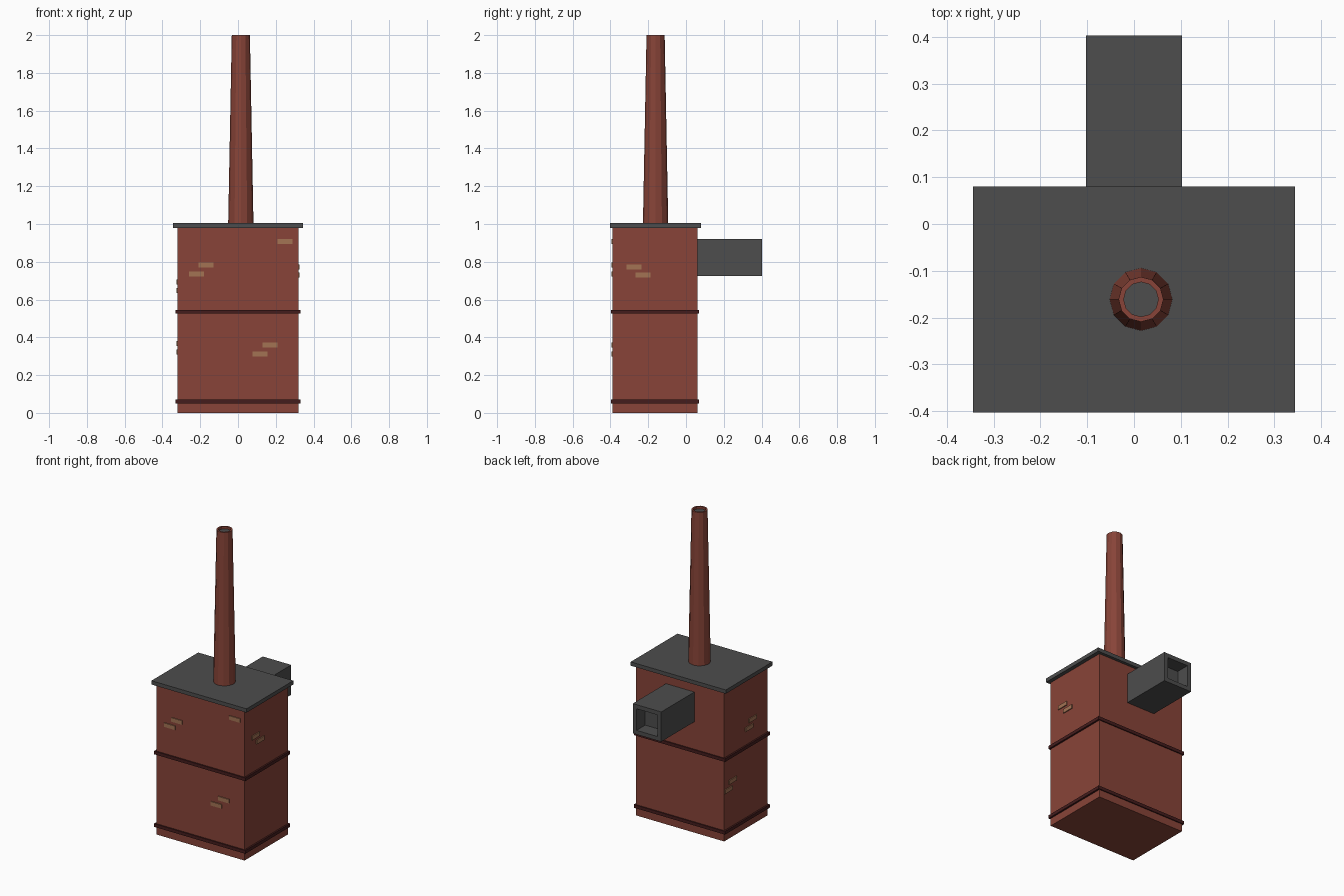
import bpy, bmesh, math

if "Cube" in bpy.data.objects:
    bpy.data.objects.remove(bpy.data.objects["Cube"])


def material(name, rgb):
    def lin(c):
        c /= 255
        return c / 12.92 if c <= 0.04045 else ((c + 0.055) / 1.055) ** 2.4
    m = bpy.data.materials.new(name)
    m.diffuse_color = (*[lin(c) for c in rgb], 1)
    m.use_nodes = True
    m.node_tree.nodes["Principled BSDF"].inputs["Base Color"].default_value = m.diffuse_color
    return m


BRICK = material("red brick", (136, 68, 56))
METAL = material("dark grey metal", (77, 77, 77))
BAND = material("dark maroon trim", (68, 28, 28))
TAN = material("tan brick", (163, 115, 84))


def finish(name, bm, *mats):
    bmesh.ops.recalc_face_normals(bm, faces=bm.faces[:])
    me = bpy.data.meshes.new(name)
    bm.to_mesh(me)
    bm.free()
    for m in mats:
        me.materials.append(m)
    ob = bpy.data.objects.new(name, me)
    bpy.context.collection.objects.link(ob)
    return ob


def box_bm(x, y, z):
    bm = bmesh.new()
    bmesh.ops.create_cube(bm, size=1)
    for v in bm.verts:
        v.co = [lo + (c + 0.5) * (hi - lo) for c, (lo, hi) in zip(v.co, (x, y, z))]
    return bm


def box(name, x, y, z, mat):
    return finish(name, box_bm(x, y, z), mat)


# Main building, trim bands and flat roof
box("building_body", (-0.319, 0.319), (-0.388, 0.061), (0, 0.985), BRICK)
for name, z in (("lower_band", 0.05), ("middle_band", 0.525)):
    box(name, (-0.33, 0.33), (-0.396, 0.068), (z, z + 0.021), BAND)
box("roof_slab", (-0.344, 0.344), (-0.403, 0.08), (0.98, 1.005), METAL)

# Exposed bricks: (left edge, bottom)
T, L, H = 0.006, 0.079, 0.026
for i, (x, z) in enumerate([(0.21, 0.895), (-0.21, 0.77), (-0.26, 0.722),
                            (0.13, 0.346), (0.078, 0.298)]):
    box(f"front_brick_{i}", (x, x + L), (-0.388 - T, -0.386), (z, z + H), TAN)
for i, (y, z) in enumerate([(-0.315, 0.76), (-0.267, 0.716)]):
    box(f"right_brick_{i}", (0.317, 0.319 + T), (y, y + L), (z, z + H), TAN)
for i, (y, z) in enumerate([(-0.27, 0.68), (-0.235, 0.635), (-0.065, 0.355), (-0.022, 0.31)]):
    box(f"left_brick_{i}", (-0.319 - T, -0.317), (y, y + L), (z, z + H), TAN)

# Rear duct with a recessed square mouth
bm = box_bm((-0.103, 0.103), (0.05, 0.403), (0.725, 0.92))
mouth = max(bm.faces, key=lambda f: f.calc_center_median().y)
bmesh.ops.inset_region(bm, faces=[mouth], thickness=0.038)
ext = bmesh.ops.extrude_discrete_faces(bm, faces=[mouth])["faces"][0]
bmesh.ops.translate(bm, verts=ext.verts, vec=(0, -0.09, 0))
finish("rear_duct", bm, METAL)

# Tapered chimney: rings of (radius, height), dark cap inside the rim
bm = bmesh.new()
N = 12
rings = [[bm.verts.new((0.015 + r * math.cos(2 * math.pi * k / N),
                        -0.161 + r * math.sin(2 * math.pi * k / N), z)) for k in range(N)]
         for r, z in ((0.067, 1.0), (0.048, 2.0), (0.037, 2.0), (0.037, 1.985))]
for a, b in zip(rings, rings[1:]):
    for k in range(N):
        bm.faces.new((a[k], a[(k + 1) % N], b[(k + 1) % N], b[k]))
bm.faces.new(rings[0])
bm.faces.new(rings[-1]).material_index = 1
finish("chimney", bm, BRICK, METAL)
